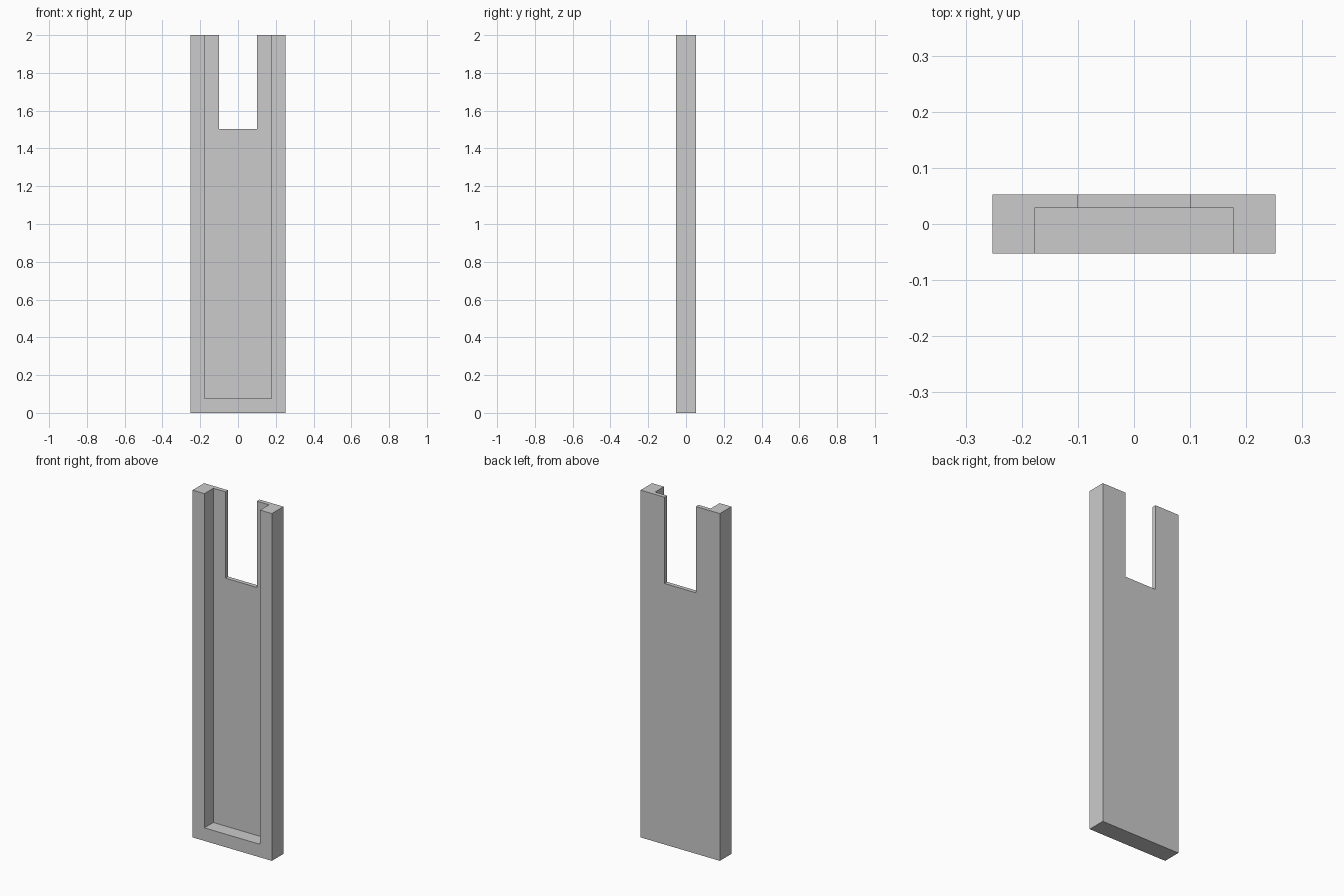
import bpy

if "Cube" in bpy.data.objects:
    bpy.data.objects.remove(bpy.data.objects["Cube"])

HALF_W, HALF_D, HEIGHT = 0.2525, 0.0525, 2.0
WALL, BACK = 0.075, 0.024
SLOT_HALF, SLOT_Z = 0.1, 1.503


def box(name, lo, hi):
    """Axis-aligned box between two corners."""
    bpy.ops.mesh.primitive_cube_add(size=1)
    ob = bpy.context.object
    ob.name = name
    for v in ob.data.vertices:
        v.co = [h if c > 0 else l for c, l, h in zip(v.co, lo, hi)]
    return ob


def cut(target, cutter):
    """Subtract the cutter and remove it."""
    cutter.hide_render = True
    mod = target.modifiers.new("cut", 'BOOLEAN')
    mod.operation = 'DIFFERENCE'
    mod.solver = 'EXACT'
    mod.object = cutter
    bpy.context.view_layer.objects.active = target
    bpy.ops.object.modifier_apply(modifier=mod.name)
    bpy.data.objects.remove(cutter, do_unlink=True)


# Solid slab
panel = box("recessed_panel", (-HALF_W, -HALF_D, 0), (HALF_W, HALF_D, HEIGHT))

# Front recess, open at the top
cut(panel, box("recess_cutter",
               (-HALF_W + WALL, -HALF_D - 0.1, WALL),
               (HALF_W - WALL, HALF_D - BACK, HEIGHT + 0.1)))

# Slot through the back plate at the top
cut(panel, box("slot_cutter",
               (-SLOT_HALF, -HALF_D - 0.1, SLOT_Z),
               (SLOT_HALF, HALF_D + 0.1, HEIGHT + 0.1)))
